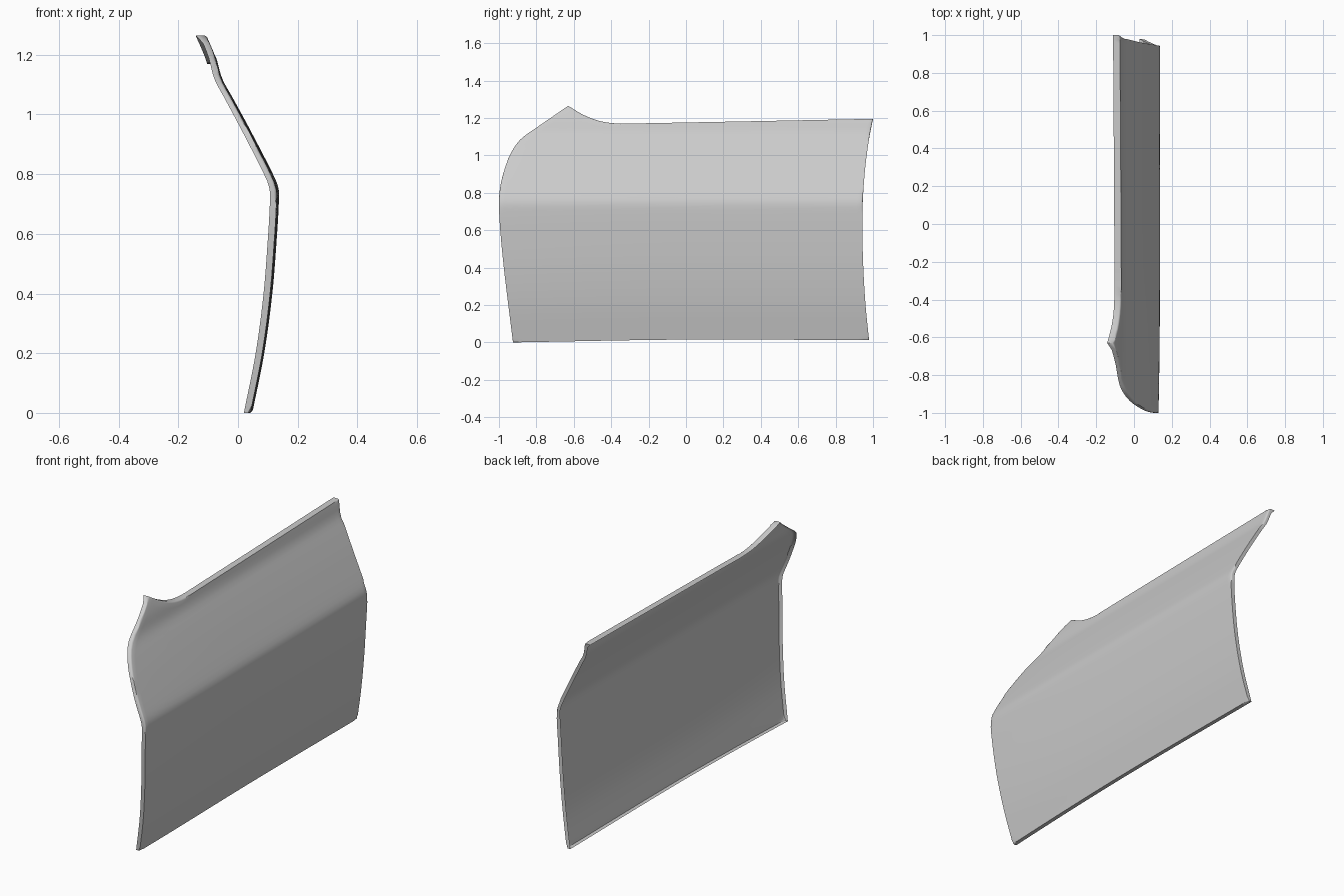
import bpy, bmesh
from mathutils import Vector

cube = bpy.data.objects.get("Cube")
if cube:
    bpy.data.objects.remove(cube)


def curve(points, u):
    """Smooth interpolation through (u, value) points."""
    n = len(points)

    def slope(i):
        a, b = points[max(i - 1, 0)], points[min(i + 1, n - 1)]
        return (b[1] - a[1]) / (b[0] - a[0])

    u = min(max(u, points[0][0]), points[-1][0])
    i = 0
    while i < n - 2 and u > points[i + 1][0]:
        i += 1
    (u0, p0), (u1, p1) = points[i], points[i + 1]
    h = u1 - u0
    t = (u - u0) / h
    return ((2 * t**3 - 3 * t**2 + 1) * p0 + (t**3 - 2 * t**2 + t) * h * slope(i)
            + (3 * t**2 - 2 * t**3) * p1 + (t**3 - t**2) * h * slope(i + 1))


# Cross-section (z, x) and outline edges of the panel
SECTION = [(0, .048), (.2, .088), (.4, .115), (.6, .131), (.71, .137), (.75, .136),
           (.79, .122), (.95, .04), (1.06, -.02), (1.12, -.053), (1.19, -.073), (1.265, -.104)]
FRONT = [(0, -.925), (.2, -.95), (.4, -.974), (.6, -.993), (.75, -1), (.85, -.99),
         (.95, -.962), (1.02, -.932), (1.09, -.88), (1.16, -.782), (1.265, -.63)]
REAR = [(0, .98), (.2, .96), (.4, .948), (.6, .943), (.75, .945), (.9, .955),
        (1.0, .966), (1.1, .981), (1.195, 1)]
TOP = [(-.63, 1.265), (-.55, 1.217), (-.46, 1.183), (-.36, 1.17), (-.2, 1.172), (1, 1.195)]
BOTTOM = [(-.925, 0), (0, .015), (.98, .012)]
CREASE_Z, CREASE_T = .75, .6


def side(points, t, low):
    """Point on the front or rear edge; the crease sits at one shared t."""
    if t < CREASE_T:
        z = low + (CREASE_Z - low) * t / CREASE_T
    else:
        z = CREASE_Z + (points[-1][0] - CREASE_Z) * (t - CREASE_T) / (1 - CREASE_T)
    return Vector((curve(points, z), z))


def rail(points, s):
    y = points[0][0] + (points[-1][0] - points[0][0]) * s
    return Vector((y, curve(points, y)))


def panel_point(s, t):
    """Blend the four edges, then lift the point onto the cross-section."""
    low_f, low_r = BOTTOM[0][1], BOTTOM[-1][1]
    f, r = side(FRONT, t, low_f), side(REAR, t, low_r)
    b, p = rail(BOTTOM, s), rail(TOP, s)
    b0, b1, p0, p1 = rail(BOTTOM, 0), rail(BOTTOM, 1), rail(TOP, 0), rail(TOP, 1)
    q = (f * (1 - s) + r * s + b * (1 - t) + p * t
         - (b0 * (1 - s) + b1 * s) * (1 - t) - (p0 * (1 - s) + p1 * s) * t)
    x = curve(SECTION, q.y) - .008 * max(0, -q.x) ** 3
    return Vector((x, q.x, q.y))


# Outer skin
COLS, ROWS = 64, 50
bm = bmesh.new()
grid = [[bm.verts.new(panel_point(i / COLS, j / ROWS)) for i in range(COLS + 1)]
        for j in range(ROWS + 1)]
for j in range(ROWS):
    for i in range(COLS):
        bm.faces.new((grid[j][i], grid[j][i + 1], grid[j + 1][i + 1], grid[j + 1][i]))

# Flange turned inward along every edge, wider along the top
top_points = {v.co.copy().freeze() for v in grid[ROWS]}
rim = [e for e in bm.edges if e.is_boundary]
new = bmesh.ops.extrude_edge_only(bm, edges=rim)["geom"]
for v in new:
    if isinstance(v, bmesh.types.BMVert):
        v.co.x -= .036 if v.co.copy().freeze() in top_points else .022

# Rounded fold between skin and flange
bmesh.ops.bevel(bm, geom=rim, offset=.008, segments=3, profile=.5, affect='EDGES')

mesh = bpy.data.meshes.new("door_panel")
bm.to_mesh(mesh)
bm.free()
door = bpy.data.objects.new("door_panel", mesh)
bpy.context.collection.objects.link(door)

# Plain grey paint
paint = bpy.data.materials.new("grey_paint")
paint.use_nodes = True
color = (.6, .6, .6, 1)
paint.diffuse_color = color
paint.node_tree.nodes["Principled BSDF"].inputs["Base Color"].default_value = color
mesh.materials.append(paint)

bpy.ops.object.select_all(action='DESELECT')
door.select_set(True)
bpy.context.view_layer.objects.active = door
bpy.ops.object.shade_smooth_by_angle(angle=.7)
